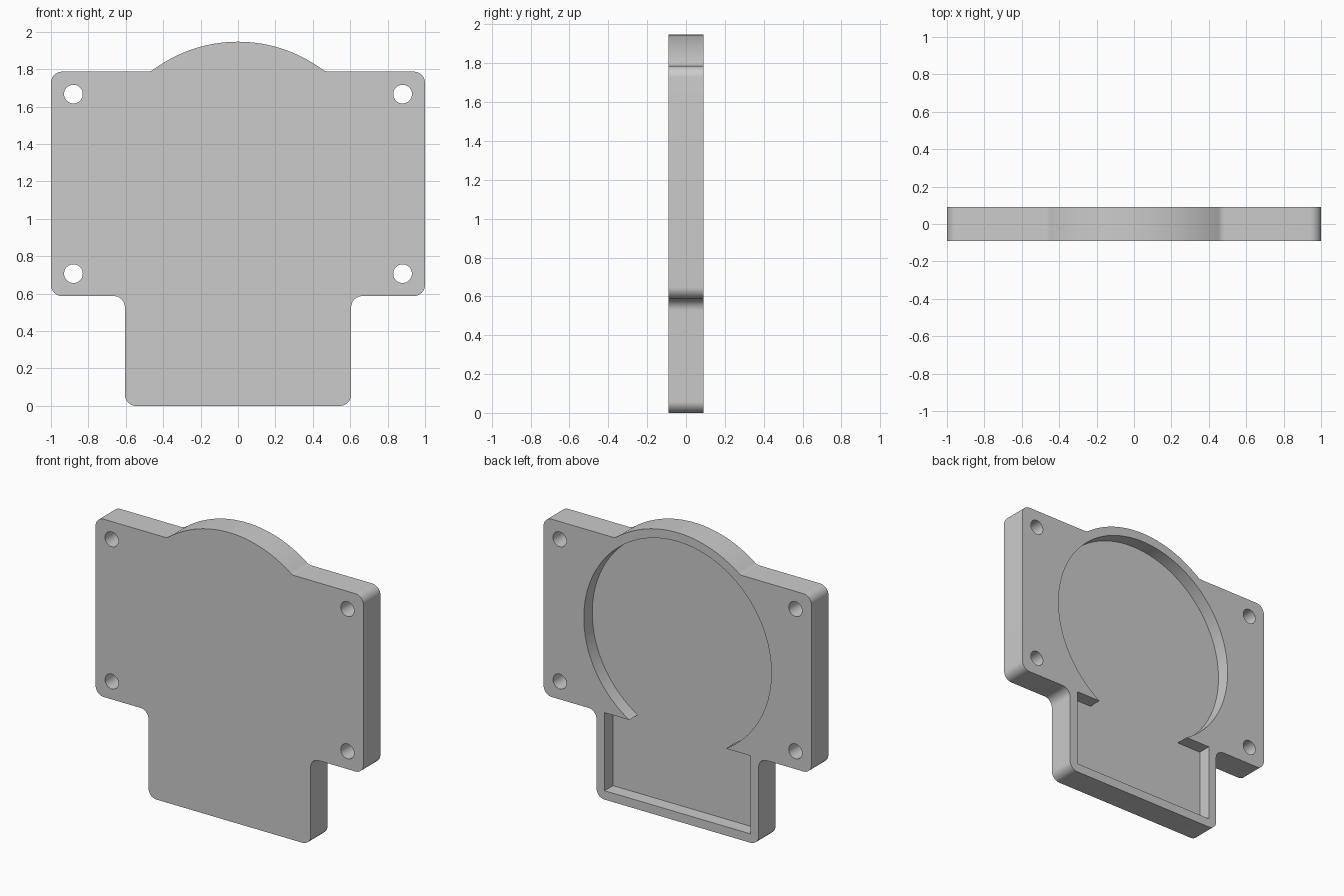
import bpy, bmesh
from math import radians, degrees, cos, sin, asin, atan2, sqrt

if "Cube" in bpy.data.objects:
    bpy.data.objects.remove(bpy.data.objects["Cube"], do_unlink=True)

HALF = 0.09                      # half the plate thickness
MID = 1.187                      # height of the round centre
R_OUT, R_IN, FILLET = 0.76, 0.70, 0.06
TOP, LOW = MID + 0.6, MID - 0.6  # upper and lower edges of the wide part
NECK = 0.605                     # half width of the lower part

grey = bpy.data.materials.new("plain grey")
grey.use_nodes = True
colour = (0.6, 0.6, 0.6, 1)
grey.diffuse_color = colour
grey.node_tree.nodes["Principled BSDF"].inputs["Base Color"].default_value = colour


def arc(cx, cz, r, start, end, steps=10):
    angles = [radians(start + (end - start) * i / steps) for i in range(steps + 1)]
    return [(cx + r * cos(a), cz + r * sin(a)) for a in angles]


def prism(name, outline, y0, y1):
    """Extrude an outline in the xz plane from y0 to y1."""
    bm = bmesh.new()
    face = bm.faces.new([bm.verts.new((x, y0, z)) for x, z in outline])
    ext = bmesh.ops.extrude_face_region(bm, geom=[face])
    verts = [v for v in ext["geom"] if isinstance(v, bmesh.types.BMVert)]
    bmesh.ops.translate(bm, verts=verts, vec=(0, y1 - y0, 0))
    bmesh.ops.recalc_face_normals(bm, faces=bm.faces)
    mesh = bpy.data.meshes.new(name)
    bm.to_mesh(mesh)
    bm.free()
    mesh.materials.append(grey)
    obj = bpy.data.objects.new(name, mesh)
    bpy.context.collection.objects.link(obj)
    return obj


def cut(target, cutter):
    mod = target.modifiers.new("cut", "BOOLEAN")
    mod.operation, mod.solver, mod.object = "DIFFERENCE", "EXACT", cutter
    bpy.context.view_layer.objects.active = target
    bpy.ops.object.modifier_apply(modifier=mod.name)
    bpy.data.objects.remove(cutter, do_unlink=True)


# Plate outline: one half with rounded corners and the domed top, then mirrored
f = FILLET
rise = TOP + f - MID
fx = sqrt((R_OUT + f) ** 2 - rise ** 2)
dome = degrees(atan2(rise, fx))
half = (arc(NECK - f, f, f, -90, 0)
        + arc(NECK + f, LOW - f, f, 180, 90)
        + arc(1 - f, LOW + f, f, -90, 0)
        + arc(1 - f, TOP - f, f, 0, 90)
        + arc(fx, TOP + f, f, -90, dome - 180)
        + arc(0, MID, R_OUT, dome, 90, 24)[1:])
outline = half + [(-x, z) for x, z in reversed(half[:-1])]
plate = prism("housing_plate", outline, -HALF, HALF)

# Pocket in the back: round recess opening into a rectangular one
cusp = degrees(asin((LOW - MID) / R_IN))
inner = NECK - f
pocket = arc(0, MID, R_IN, cusp, 180 - cusp, 96)
pocket += [(-inner, LOW), (-inner, f), (inner, f), (inner, LOW)]
cut(plate, prism("pocket_cutter", pocket, 0, HALF * 2))

# Four screw holes
for x in (-0.88, 0.88):
    for z in (MID - 0.48, MID + 0.48):
        cut(plate, prism("hole_cutter", arc(x, z, 0.05, 0, 360, 32)[:-1],
                         -HALF * 2, HALF * 2))

# Smooth curved walls, sharp rims
bpy.ops.object.select_all(action="DESELECT")
plate.select_set(True)
bpy.context.view_layer.objects.active = plate
bpy.ops.object.shade_smooth_by_angle(angle=radians(30))
